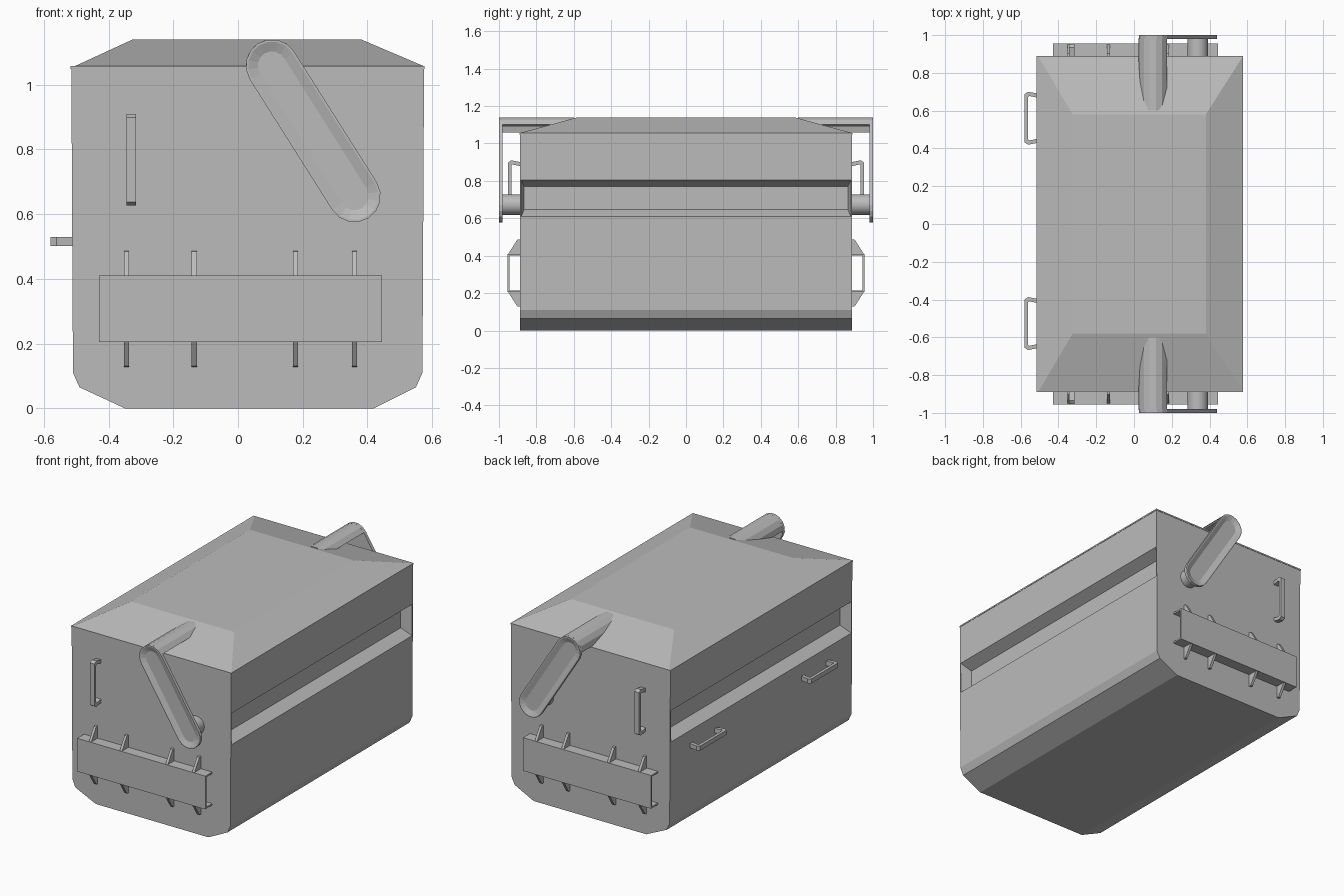
import bpy, bmesh, math
from mathutils import Vector

if "Cube" in bpy.data.objects:
    bpy.data.objects.remove(bpy.data.objects["Cube"])

grey = bpy.data.materials.new("plain grey")
grey.diffuse_color = (0.5, 0.5, 0.5, 1)
grey.use_nodes = True
grey.node_tree.nodes["Principled BSDF"].inputs["Base Color"].default_value = grey.diffuse_color


def finish(name, bm, mirror=False):
    bmesh.ops.recalc_face_normals(bm, faces=bm.faces)
    me = bpy.data.meshes.new(name)
    bm.to_mesh(me)
    bm.free()
    me.materials.append(grey)
    ob = bpy.data.objects.new(name, me)
    bpy.context.collection.objects.link(ob)
    if mirror:  # repeat the part on the opposite end
        m = ob.modifiers.new("mirror", 'MIRROR')
        m.use_axis = (False, True, False)
        m.use_mirror_merge = False
    return ob


def prism_bm(pts, vec):
    """Flat outline pushed along a vector; returns the bmesh and the start face."""
    bm = bmesh.new()
    a = [bm.verts.new(p) for p in pts]
    b = [bm.verts.new(Vector(p) + Vector(vec)) for p in pts]
    cap = bm.faces.new(a)
    bm.faces.new(b[::-1])
    n = len(pts)
    for i in range(n):
        bm.faces.new((a[i], b[i], b[(i + 1) % n], a[(i + 1) % n]))
    return bm, cap


def prism(name, pts, vec, mirror=False):
    return finish(name, prism_bm(pts, vec)[0], mirror)


def frustum(name, r0, r1, axis, c0, c1):
    """Tapered box: rectangles r=(u0,u1,v0,v1) at c0 and c1 along 'x' or 'z'."""
    bm = bmesh.new()
    rings = []
    for (u0, u1, v0, v1), c in ((r0, c0), (r1, c1)):
        uv = [(u0, v0), (u1, v0), (u1, v1), (u0, v1)]
        rings.append([bm.verts.new((c, u, v) if axis == 'x' else (u, v, c)) for u, v in uv])
    a, b = rings
    bm.faces.new(a)
    bm.faces.new(b[::-1])
    for i in range(4):
        j = (i + 1) % 4
        bm.faces.new((a[i], b[i], b[j], a[j]))
    return finish(name, bm)


def box(name, x0, x1, y0, y1, z0, z1, mirror=False):
    return prism(name, [(x0, y0, z0), (x1, y0, z0), (x1, y1, z0), (x0, y1, z0)],
                 (0, 0, z1 - z0), mirror)


# Container body with chamfered bottom
prof = [(-0.35, 0), (0.42, 0), (0.55, 0.065), (0.57, 0.11), (0.575, 1.052),
        (-0.515, 1.052), (-0.51, 0.11), (-0.49, 0.065)]
body = prism("container_body", [(x, -0.888, z) for x, z in prof], (0, 1.776, 0))

# Long recesses in both sides
for side, x in (("right", 0.574), ("left", -0.514)):
    s = 1 if x > 0 else -1
    k = 0.02
    cut = frustum("recess_cutter_" + side, (-0.891, 0.891, 0.598, 0.815),
                  (-0.865, 0.865, 0.648, 0.77), 'x', x + s * k, x - s * 0.068)
    cut.hide_render = True
    cut.hide_viewport = False
    cut.display_type = 'WIRE'
    # keep the outer mouth just inside the end plates
    for v in cut.data.vertices:
        if abs(v.co.y) > 0.87:
            v.co.y = math.copysign(0.886, v.co.y)
    b = body.modifiers.new("recess_" + side, 'BOOLEAN')
    b.operation = 'DIFFERENCE'
    b.solver = 'EXACT'
    b.object = cut
# apply the cuts and drop the cutters
dg = bpy.context.evaluated_depsgraph_get()
body_mesh = bpy.data.meshes.new_from_object(body.evaluated_get(dg))
body.modifiers.clear()
body.data = body_mesh
for o in [o for o in bpy.data.objects if "cutter" in o.name]:
    bpy.data.objects.remove(o)

# Lid: thin lip and hipped top
box("lid_lip", -0.517, 0.577, -0.89, 0.89, 1.048, 1.057)
frustum("lid_top", (-0.505, 0.575, -0.885, 0.885), (-0.325, 0.38, -0.58, 0.58), 'z', 1.057, 1.14)

# Fork pockets: three plates against each end wall
box("pocket_face", -0.43, 0.445, -0.955, -0.945, 0.205, 0.41, True)
box("pocket_bottom", -0.43, 0.445, -0.945, -0.885, 0.205, 0.215, True)
box("pocket_top", -0.43, 0.445, -0.945, -0.885, 0.4, 0.41, True)
# Gussets above and below the pockets
for i, x in enumerate((-0.345, -0.135, 0.178, 0.36)):
    for tag, z, d in (("upper", 0.41, 1), ("lower", 0.205, -1)):
        pts = [(-0.885, z), (-0.95, z), (-0.903, z + d * 0.075), (-0.885, z + d * 0.077)]
        prism(f"gusset_{tag}_{i}", [(x - 0.008, y, zz) for y, zz in pts], (0.016, 0, 0), True)


# Grab handles: bent bar outline (along, outward)
def handle_outline(half, depth):
    top = [(half - 0.01, -0.005), (half, depth - 0.018), (half - 0.012, depth)]
    inner = [(half - 0.028, depth - 0.018), (half - 0.022, depth - 0.024), (half - 0.032, -0.005)]
    return (top + [(-a, d) for a, d in top[::-1]] +
            [(-a, d) for a, d in inner[::-1]] + inner)


prism("end_handle", [(-0.345, -0.888 - d, 0.768 + a) for a, d in handle_outline(0.142, 0.064)],
      (0.03, 0, 0), True)
for tag, cy in (("back", 0.56), ("front", -0.527)):
    prism("side_handle_" + tag,
          [(-0.512 - d, cy + a, 0.502) for a, d in handle_outline(0.14, 0.067)], (0, 0, 0.028))

# Lid arms: rounded dished plate on each end
R, top_c, low_c = 0.081, (0.105, 1.059), (0.36, 0.656)
ang = math.atan2(low_c[1] - top_c[1], low_c[0] - top_c[0])


def arc(c, r, a0, a1, n):
    return [(c[0] + r * math.cos(a0 + (a1 - a0) * i / n),
             c[1] + r * math.sin(a0 + (a1 - a0) * i / n)) for i in range(n + 1)]


q = math.pi / 2
outline = arc(low_c, R, ang - q, ang + q, 8) + arc(top_c, R, ang + q, ang + 3 * q, 8)
bm, cap = prism_bm([(x, -1.0, z) for x, z in outline], (0, 0.02, 0))
bmesh.ops.recalc_face_normals(bm, faces=bm.faces)
bmesh.ops.inset_region(bm, faces=[cap], thickness=0.007)
bmesh.ops.inset_region(bm, faces=[cap], thickness=0.03, depth=-0.012)
finish("arm_plate", bm, True)

# Curved strap from the arm over the lid
a0, a1 = math.pi, ang + q
strap = arc(top_c, R, a0, a1, 6) + arc(top_c, R - 0.012, a0, a1, 6)[::-1]
prism("arm_strap", [(x, -0.985, z) for x, z in strap], (0, 0.385, 0), True)

# Pivot pegs behind the arms
peg = prism("pivot_peg", [(x, -0.982, z) for x, z in arc((0.337, 0.673), 0.055, 0, 2 * math.pi, 20)[:-1]],
            (0, 0.1, 0), True)
bpy.ops.object.select_all(action='DESELECT')
peg.select_set(True)
bpy.context.view_layer.objects.active = peg
bpy.ops.object.shade_smooth_by_angle()
